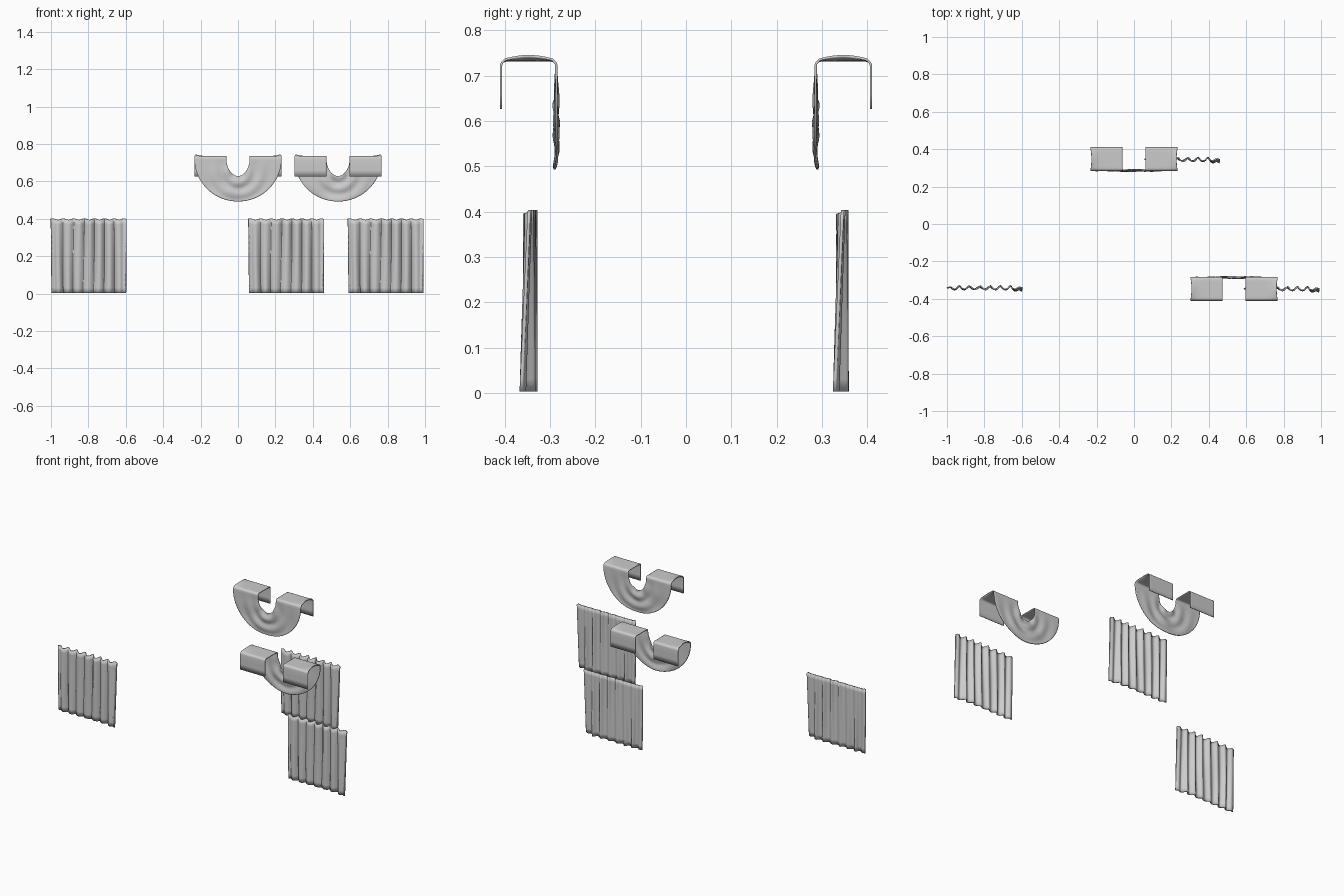
import bpy, math

if "Cube" in bpy.data.objects:
    bpy.data.objects.remove(bpy.data.objects["Cube"])

TAU = 2 * math.pi


def cloth(name, point, nu, nv, thick):
    """Grid sheet from point(u, v), thickened and smoothed."""
    verts = [point(i / nu, j / nv) for j in range(nv + 1) for i in range(nu + 1)]
    w = nu + 1
    faces = [(j * w + i, j * w + i + 1, (j + 1) * w + i + 1, (j + 1) * w + i)
             for j in range(nv) for i in range(nu)]
    me = bpy.data.meshes.new(name)
    me.from_pydata(verts, [], faces)
    ob = bpy.data.objects.new(name, me)
    bpy.context.collection.objects.link(ob)
    sol = ob.modifiers.new("thickness", "SOLIDIFY")
    sol.thickness, sol.offset = thick, 0
    bpy.ops.object.select_all(action='DESELECT')
    ob.select_set(True)
    bpy.context.view_layer.objects.active = ob
    bpy.ops.object.shade_smooth_by_angle(angle=math.radians(50))
    return ob


def curtain(name, cx, cy, flip):
    """Pleated hanging panel with flat side hems and a scalloped top."""
    def point(u, v):
        a = TAU * 7.5 * u + 0.5 * math.sin(5 * u + 2 * v)
        hem = min(1, min(u, 1 - u) / 0.09)
        wave = math.sin(a) * hem * (0.0085 + 0.002 * math.sin(9 * u + 3 * v))
        lean = -0.018 * (1 - v) * max(0, u - 0.85) / 0.15      # loose edge
        x = (u - 0.5) * (0.398 + 0.008 * v) + 0.003 * math.cos(a) * hem
        z = 0.003 + 0.396 * v + 0.004 * v ** 6 * math.sin(a)
        return (cx + flip * x, cy + wave + lean, z)
    cloth(name, point, 120, 14, 0.007)


# Draped strip: hanging flap, flat top, then crescent swag, mirrored in x
TOP, R = 0.733, 0.012


def half_profile():
    """(distance back from swag plane, z) from back flap bottom to front top."""
    pts = [(0.122, 0.626), (0.122, 0.66), (0.122, 0.69)]
    pts += [(0.122 - R + R * math.cos(a), TOP - R + R * math.sin(a))
            for a in (i * math.pi / 10 for i in range(6))]
    pts += [(0.122 - R - (0.122 - 2 * R) * i / 8, TOP) for i in range(1, 8)]
    pts += [(R - R * math.sin(a), TOP - R + R * math.cos(a))
            for a in (i * math.pi / 10 for i in range(5))]
    return pts


def swag(name, cx, y_front, side):
    prof = half_profile()
    n, m = len(prof), 48
    total = 2 * n + m

    def point(u, v):
        k = round(v * total)
        if k < n or k > n + m:                                # flap and top
            sgn = -1 if k < n else 1
            d, z = prof[k if k < n else total - k]
            s = min(1, d / 0.122)
            bow = math.sin(math.pi * s)
            x = sgn * (0.062 + (0.171 - 0.006 * bow * u ** 4) * u)
            if z > TOP - 0.001:
                z += 0.010 * max(0, bow) * u ** 6
        else:                                                 # crescent front
            t = math.pi * (k - n) / m
            e = math.sin(t)
            a, b = 0.062 + 0.171 * u, 0.092 + 0.136 * u
            x, z = -a * math.cos(t), TOP - R - b * e
            d = -0.005 * e * math.sin(TAU * (2.2 * u + 0.35 * math.cos(2 * t))) * (1 - 0.5 * u)
            d += 0.002 * e * math.sin(7 * t + 3 * u)
        return (cx + x, y_front + side * d, z)
    cloth(name, point, 24, total, 0.005)


# Three curtain panels
curtain("curtain_front_left", -0.798, -0.341, 1)
curtain("curtain_back", 0.258, 0.345, 1)
curtain("curtain_front_right", 0.79, -0.346, 1)

# Two swags, draped in opposite directions
swag("swag_back", 0.0, 0.286, 1)
swag("swag_front", 0.535, -0.286, -1)
